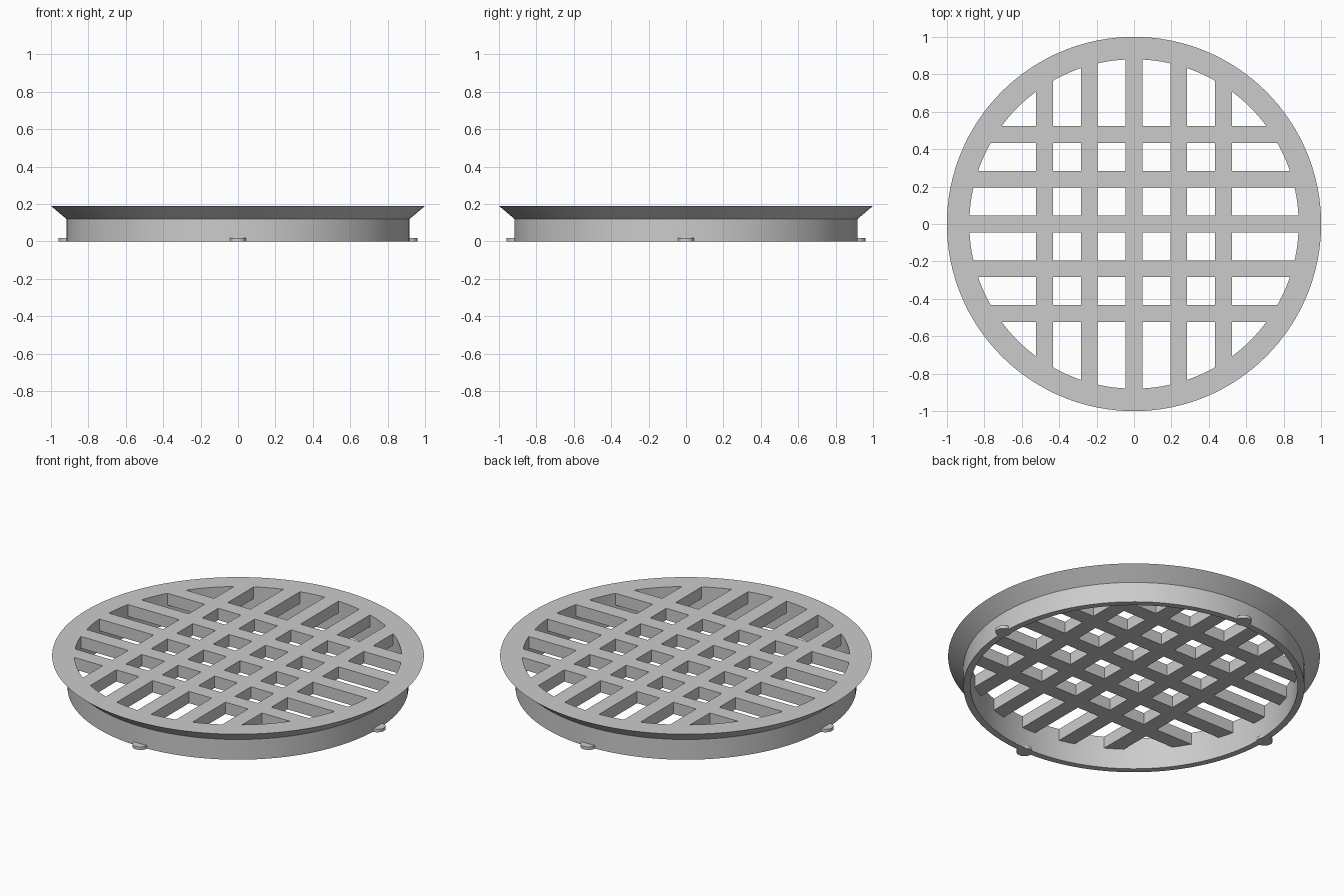
import bpy, bmesh
from math import pi, cos, sin, radians

SEG = 128
INNER, WALL, RIM = 0.88, 0.917, 1.0
PLATE, TOP = 0.12, 0.19
PITCH, BAR = 0.239, 0.09

old = bpy.data.objects.get("Cube")
if old:
    bpy.data.objects.remove(old, do_unlink=True)

grey = bpy.data.materials.new("light_grey")
grey.use_nodes = True
colour = (0.6, 0.6, 0.6, 1)
grey.diffuse_color = colour
grey.node_tree.nodes["Principled BSDF"].inputs["Base Color"].default_value = colour


def make_object(name, bm):
    bmesh.ops.recalc_face_normals(bm, faces=bm.faces)
    mesh = bpy.data.meshes.new(name)
    bm.to_mesh(mesh)
    bm.free()
    mesh.materials.append(grey)
    obj = bpy.data.objects.new(name, mesh)
    bpy.context.collection.objects.link(obj)
    return obj


def lathe(name, profile):
    """Closed solid of revolution, capped at its first and last ring."""
    bm = bmesh.new()
    rings = [[bm.verts.new((r * cos(2 * pi * i / SEG), r * sin(2 * pi * i / SEG), z))
              for i in range(SEG)] for r, z in profile]
    for a, b in zip(rings, rings[1:]):
        for i in range(SEG):
            j = (i + 1) % SEG
            bm.faces.new((a[i], a[j], b[j], b[i]))
    bm.faces.new(rings[0])
    bm.faces.new(rings[-1])
    return make_object(name, bm)


def select(obj):
    bpy.ops.object.select_all(action='DESELECT')
    obj.select_set(True)
    bpy.context.view_layer.objects.active = obj


def boolean(obj, other, operation):
    mod = obj.modifiers.new("cut", 'BOOLEAN')
    mod.operation = operation
    mod.solver = 'EXACT'
    mod.object = other
    select(obj)
    bpy.ops.object.modifier_apply(modifier=mod.name)
    bpy.data.objects.remove(other, do_unlink=True)


# Grate body: flared rim, thin skirt and a recessed underside
grate = lathe("grate", [(INNER, PLATE), (INNER, 0), (WALL, 0), (WALL, PLATE), (RIM, TOP)])

# Openings: the cells between five bars each way, trimmed to a circle
bars = [k * PITCH for k in range(-2, 3)]
starts = [-RIM] + [b + BAR / 2 for b in bars]
ends = [b - BAR / 2 for b in bars] + [RIM]
spans = list(zip(starts, ends))
bm = bmesh.new()
for x0, x1 in spans:
    for y0, y1 in spans:
        verts = bmesh.ops.create_cube(bm, size=1)["verts"]
        bmesh.ops.scale(bm, vec=(x1 - x0, y1 - y0, 0.4), verts=verts)
        bmesh.ops.translate(bm, vec=((x0 + x1) / 2, (y0 + y1) / 2, TOP), verts=verts)
openings = make_object("openings", bm)
boolean(openings, lathe("trim", [(INNER, PLATE - 0.03), (INNER, TOP + 0.1)]), 'INTERSECT')
boolean(grate, openings, 'DIFFERENCE')
select(grate)
bpy.ops.object.shade_smooth_by_angle(angle=radians(30))

# Four small round locking tabs at the foot of the skirt
for i, side in enumerate(("left", "back", "right", "front")):
    a = i * pi / 2
    bpy.ops.mesh.primitive_cylinder_add(
        vertices=32, radius=0.043, depth=0.018,
        location=(0.916 * cos(a), 0.916 * sin(a), 0.009))
    tab = bpy.context.object
    tab.name = side + "_tab"
    tab.data.materials.append(grey)
    bpy.ops.object.shade_smooth_by_angle(angle=radians(30))
